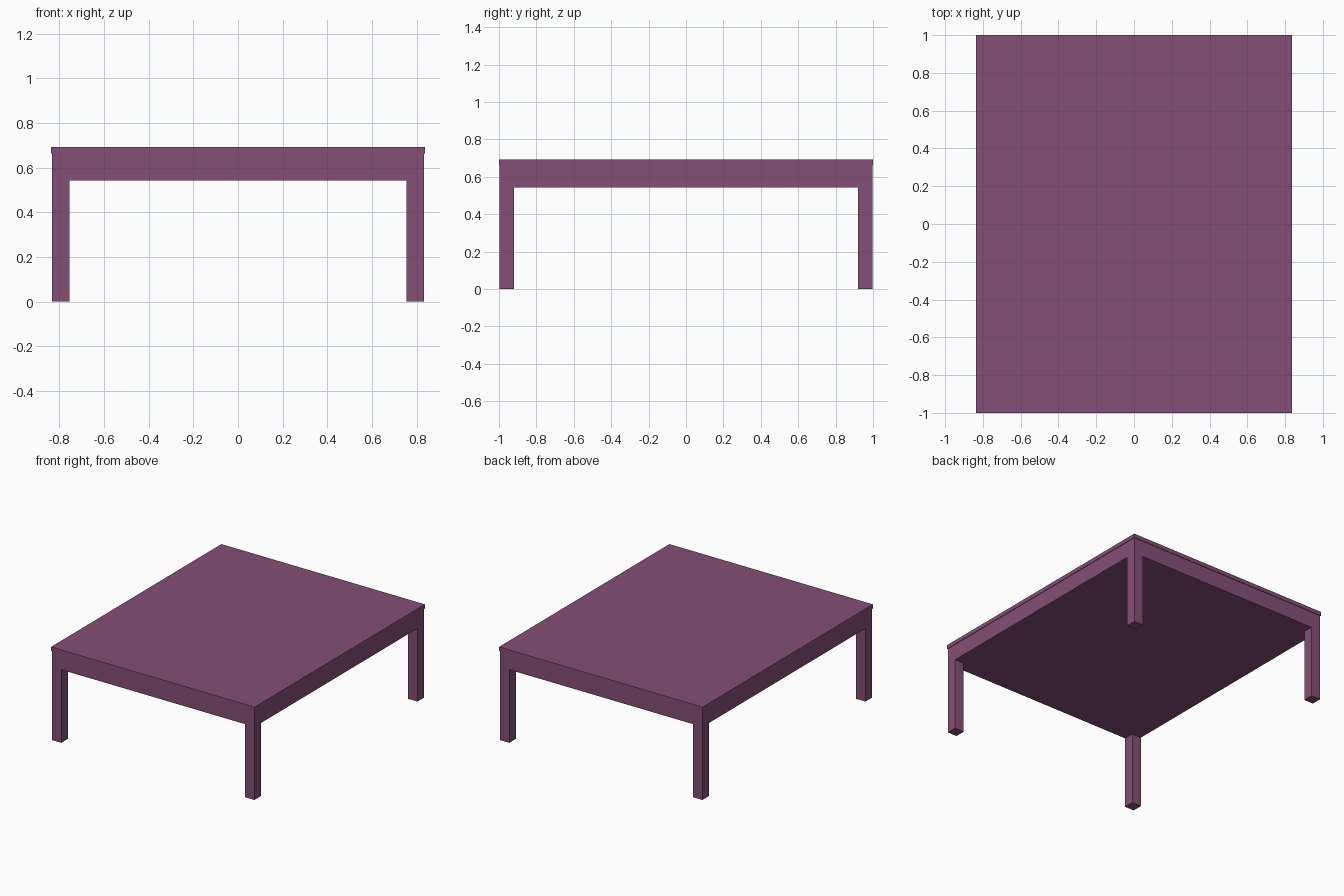
import bpy

if "Cube" in bpy.data.objects:
    bpy.data.objects.remove(bpy.data.objects["Cube"])

# Single painted colour
plum = bpy.data.materials.new("plum paint")
plum.diffuse_color = (0.23, 0.08, 0.178, 1)
plum.use_nodes = True
plum.node_tree.nodes["Principled BSDF"].inputs["Base Color"].default_value = plum.diffuse_color

HALF_X, HALF_Y = 0.837, 1.0          # table top half sizes
TOP, APRON_TOP, LEG_TOP = 0.693, 0.663, 0.543
INSET = 0.004                        # apron and legs sit just inside the top
LEG = 0.077


def box(name, lo, hi):
    centre = [(a + b) / 2 for a, b in zip(lo, hi)]
    bpy.ops.mesh.primitive_cube_add(size=1, location=centre)
    obj = bpy.context.object
    obj.name = name
    obj.scale = [b - a for a, b in zip(lo, hi)]
    bpy.ops.object.transform_apply(location=False, rotation=False, scale=True)
    obj.data.materials.append(plum)
    return obj


# Top board and solid apron block
box("table_top", (-HALF_X, -HALF_Y, APRON_TOP), (HALF_X, HALF_Y, TOP))
ax, ay = HALF_X - INSET, HALF_Y - INSET
box("apron", (-ax, -ay, LEG_TOP), (ax, ay, APRON_TOP))

# Four square corner legs
for y_name, sy in (("front", -1), ("back", 1)):
    for x_name, sx in (("left", -1), ("right", 1)):
        cx, cy = sx * (ax - LEG / 2), sy * (ay - LEG / 2)
        box(f"{y_name}_{x_name}_leg",
            (cx - LEG / 2, cy - LEG / 2, 0),
            (cx + LEG / 2, cy + LEG / 2, LEG_TOP))
